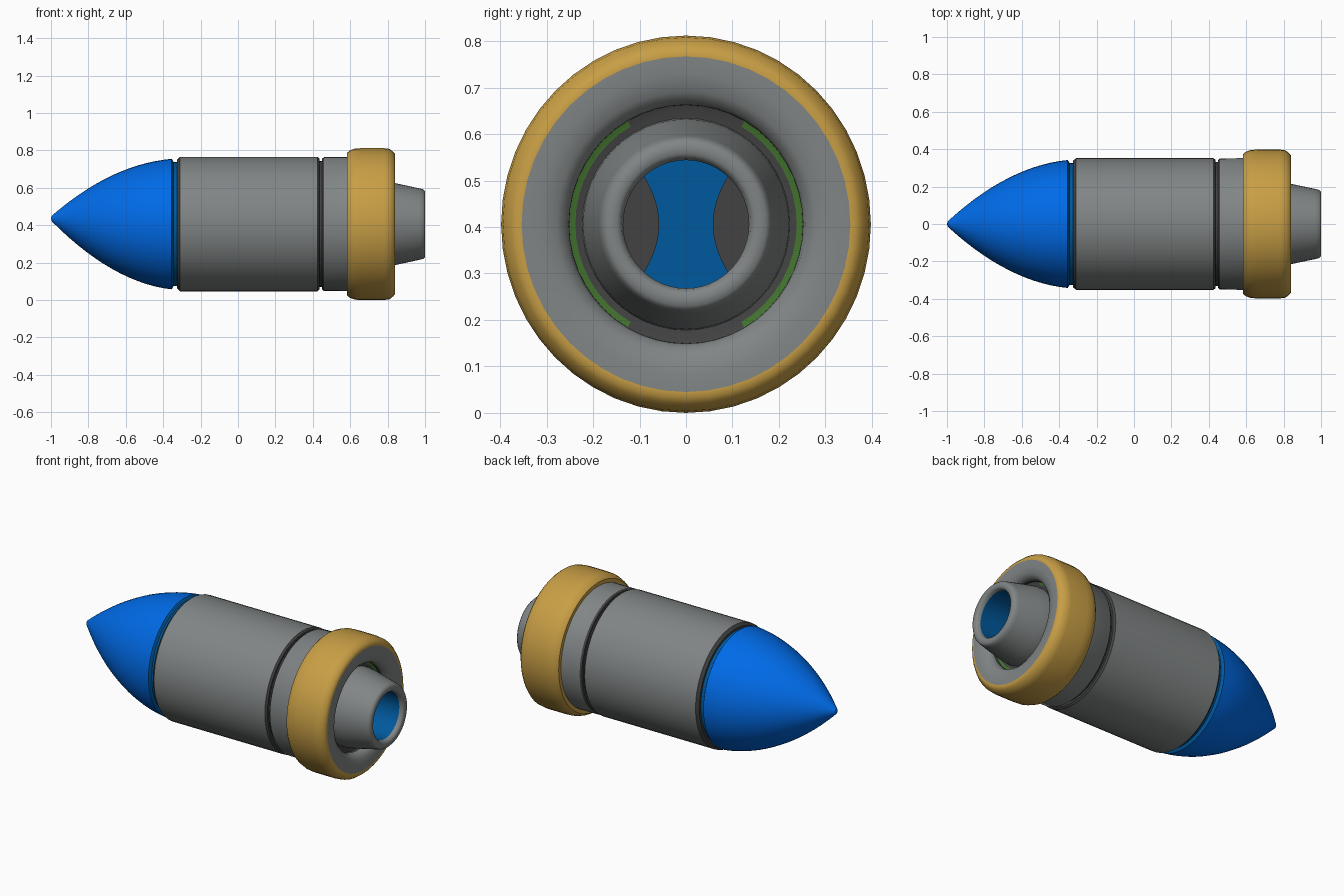
import bpy, bmesh, math

if "Cube" in bpy.data.objects:
    bpy.data.objects.remove(bpy.data.objects["Cube"])

CZ = 0.406      # height of the long axis
SY = 0.98       # hull is very slightly narrower across y
SEG = 48


def mat(name, r, g, b):
    m = bpy.data.materials.new(name)
    m.diffuse_color = (r, g, b, 1)
    m.use_nodes = True
    m.node_tree.nodes["Principled BSDF"].inputs["Base Color"].default_value = m.diffuse_color
    return m


BLUE = mat("blue", 0.0, 0.145, 0.80)
DEEP = mat("deep blue", 0.0, 0.10, 0.34)
GREY = mat("grey", 0.22, 0.235, 0.235)
DARK = mat("dark grey", 0.055, 0.055, 0.055)
GOLD = mat("gold", 0.58, 0.345, 0.06)
GREEN = mat("green", 0.055, 0.17, 0.028)


def finish(name, bm, mats, angle):
    """Store the mesh as a named object and smooth it."""
    me = bpy.data.meshes.new(name)
    bm.to_mesh(me)
    bm.free()
    for m in mats:
        me.materials.append(m)
    ob = bpy.data.objects.new(name, me)
    bpy.context.collection.objects.link(ob)
    bpy.ops.object.select_all(action='DESELECT')
    ob.select_set(True)
    bpy.context.view_layer.objects.active = ob
    bpy.ops.object.shade_smooth_by_angle(angle=math.radians(angle))
    return ob


def lathe(name, profile, mats, rule=None, lift=None, angle=30):
    """Turn (x, radius) points round the long axis; rule(x, y, z) picks a colour."""
    bm = bmesh.new()
    rings = []
    for x, r in profile:
        dz = lift(x) if lift else 0
        if r == 0:
            rings.append([bm.verts.new((x, 0, CZ + dz))] * SEG)
        else:
            rings.append([bm.verts.new((x, r * SY * math.cos(2 * math.pi * i / SEG),
                                        CZ + dz + r * math.sin(2 * math.pi * i / SEG)))
                          for i in range(SEG)])
    for a, b in zip(rings, rings[1:]):
        for i in range(SEG):
            j = (i + 1) % SEG
            f = bm.faces.new(list(dict.fromkeys((a[i], b[i], b[j], a[j]))))
            if rule:
                c = f.calc_center_median()
                f.material_index = rule(c.x, c.y, c.z - CZ)
    bmesh.ops.recalc_face_normals(bm, faces=bm.faces)
    return finish(name, bm, mats, angle)


# Nose: ogive with a small blunt tip lifted slightly off the axis, deep blue neck
nose = [(-1.0, 0), (-0.995, 0.016)]
for k in range(1, 15):
    t = k / 14
    nose.append((-0.99 + 0.635 * t, 0.02 + 0.329 * (1.8 * t - 0.8 * t * t)))
nose += [(-0.350, 0.342), (-0.345, 0.332), (-0.318, 0.332), (-0.318, 0)]
lathe("nose_cone", nose, [BLUE, DEEP], rule=lambda x, y, z: int(x > -0.353),
      lift=lambda x: 0.03 * max(0, (-0.36 - x) / 0.64) ** 1.5)

# Main hull tube with a dark front lip
lathe("hull", [(-0.325, 0.25), (-0.325, 0.345), (-0.31, 0.360), (0.425, 0.360),
               (0.435, 0.350), (0.435, 0.25)], [GREY, DARK],
      rule=lambda x, y, z: int(x < -0.315 or x > 0.428))

# Dark seam between hull and collar
lathe("seam", [(0.43, 0.337), (0.46, 0.337)], [DARK])

# Rear collar with the open tail end
lathe("collar", [(0.45, 0.25), (0.45, 0.350), (0.46, 0.358), (0.832, 0.361), (0.840, 0.361),
                 (0.840, 0.325), (0.833, 0.285), (0.815, 0.262), (0.795, 0.257),
                 (0.70, 0.255)], [GREY, DARK], angle=40,
      rule=lambda x, y, z: int(x < 0.458 or (math.hypot(y, z) < 0.257 and x < 0.79)))

# Gold band around the tail
lathe("gold_band", [(0.583, 0.35), (0.583, 0.381), (0.598, 0.394), (0.625, 0.404),
                    (0.66, 0.406), (0.78, 0.406), (0.81, 0.402), (0.830, 0.386),
                    (0.840, 0.374), (0.840, 0.361)], [GOLD], angle=45)

# Tail recess: dark step with green strips on both sides
lathe("tail_recess", [(0.775, 0.257), (0.77, 0.243), (0.768, 0.20)], [DARK, GREEN],
      rule=lambda x, y, z: int(math.hypot(y, z) > 0.235 and abs(z) < 0.21))

# Exhaust nozzle outer shell and lip
lathe("nozzle", [(0.70, 0.232), (0.80, 0.226), (0.84, 0.219), (0.97, 0.191), (0.99, 0.186),
                 (1.0, 0.176), (1.0, 0.152), (0.992, 0.142), (0.975, 0.138)],
      [GREY], angle=50)

# Deep blue bore and end wall of the nozzle
lathe("nozzle_bore", [(0.975, 0.138), (0.60, 0.142), (0.60, 0)], [DEEP])

# Dark curved plates on both sides of the end wall
for side, label in ((-1, "left"), (1, "right")):
    bm = bmesh.new()
    zs = [-0.12 + 0.012 * k for k in range(21)]
    rows = []
    for z in zs:
        inner = 0.058 + 3.0 * z * z
        outer = max(inner, math.sqrt(0.142 ** 2 - z * z) * SY)
        rows.append([bm.verts.new((0.604, side * y, CZ + z)) for y in (inner, outer + 1e-4)])
    for a, b in zip(rows, rows[1:]):
        f = bm.faces.new((a[0], a[1], b[1], b[0]))
        f.normal_update()
        if f.normal.x < 0:
            f.normal_flip()
    finish(label + "_end_plate", bm, [DARK], 30)
